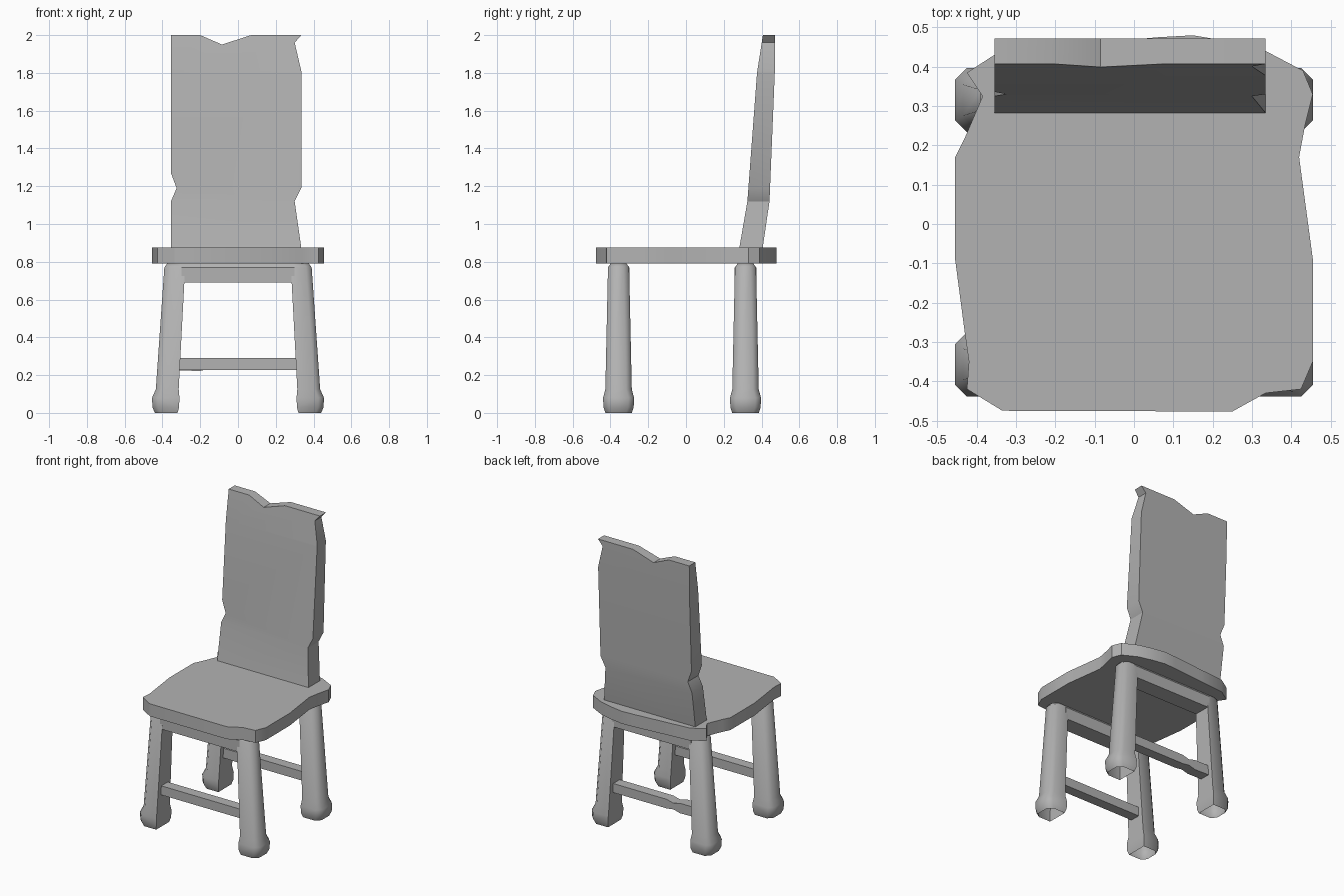
import bpy, bmesh, math

if "Cube" in bpy.data.objects:
    bpy.data.objects.remove(bpy.data.objects["Cube"])

# Dark grey shared by all parts
grey = bpy.data.materials.new("dark_grey")
grey.diffuse_color = (.45, .45, .45, 1)
grey.use_nodes = True
grey.node_tree.nodes["Principled BSDF"].inputs["Base Color"].default_value = grey.diffuse_color


def finish(bm, name, angle=30):
    bmesh.ops.recalc_face_normals(bm, faces=bm.faces[:])
    mesh = bpy.data.meshes.new(name)
    bm.to_mesh(mesh)
    bm.free()
    mesh.materials.append(grey)
    obj = bpy.data.objects.new(name, mesh)
    bpy.context.collection.objects.link(obj)
    bpy.ops.object.select_all(action='DESELECT')
    obj.select_set(True)
    bpy.context.view_layer.objects.active = obj
    bpy.ops.object.shade_smooth_by_angle(angle=math.radians(angle))


def prism(points, lo, hi, axis):
    """Extrude an outline along z (outline in xy) or along y (outline in xz)."""
    place = (lambda a, b, d: (a, b, d)) if axis == 'z' else (lambda a, b, d: (a, d, b))
    bm = bmesh.new()
    face = bm.faces.new([bm.verts.new(place(a, b, lo)) for a, b in points])
    ext = bmesh.ops.extrude_face_region(bm, geom=[face])
    for v in ext['geom']:
        if isinstance(v, bmesh.types.BMVert):
            v.co['xyz'.index(axis)] = hi
    return bm


def cut(bm, z):
    """Add a horizontal edge loop at height z."""
    bmesh.ops.bisect_plane(bm, geom=bm.verts[:] + bm.edges[:] + bm.faces[:],
                           plane_co=(0, 0, z), plane_no=(0, 0, 1), dist=1e-5)


# Seat: rough-hewn slab
seat_outline = [(-.335, -.475), (.25, -.477), (.335, -.43), (.425, -.42), (.455, -.35),
                (.455, -.09), (.42, .17), (.435, .25), (.455, .33), (.43, .39),
                (.335, .44), (.24, .465), (.15, .48), (.06, .475), (-.16, .455),
                (-.34, .44), (-.425, .385), (-.385, .325), (-.43, .22), (-.455, .17),
                (-.455, -.09), (-.43, -.28), (-.42, -.35), (-.425, -.42)]
finish(prism(seat_outline, .79, .875, 'z'), "seat")

# Backrest: chipped board, cut into bands and curved backwards
back_outline = [(-.355, .86), (.337, .86), (.30, 1.12), (.335, 1.19), (.335, 1.81),
                (.30, 1.96), (.335, 2), (.07, 2), (-.085, 1.95), (-.20, 2),
                (-.355, 2), (-.355, 1.27), (-.325, 1.19), (-.355, 1.12)]
curve = [(.86, .28, .404), (1.12, .325, .442), (1.8, .376, .47), (2.0, .407, .472)]
bm = prism(back_outline, 0, 1, 'y')
for z, _, _ in curve[1:-1]:
    cut(bm, z)
for v in bm.verts:
    for a, b in zip(curve, curve[1:]):
        if v.co.z <= b[0] + 1e-4:
            t = (v.co.z - a[0]) / (b[0] - a[0])
            side = 1 if v.co.y < .5 else 2
            v.co.y = a[side] + t * (b[side] - a[side])
            break
finish(bm, "backrest")

# Legs: splayed, flat inside and chamfered outside, with bulging feet open below
# rows: z, inner x, outer x, half depth
leg_rows = [(0, .32, .44, .07), (.03, .312, .453, .08), (.08, .31, .455, .082),
            (.125, .314, .435, .07), (.77, .28, .39, .056), (.79, .28, .375, .042)]


def leg(name, side, cy):
    bm = bmesh.new()
    rings = []
    for z, xi, xo, h in leg_rows:
        c = .03
        section = [(xi, -h), (xo - c, -h), (xo, -h + c), (xo, h - c), (xo - c, h), (xi, h)]
        rings.append([bm.verts.new((side * x, cy + y, z)) for x, y in section])
    for r, s in zip(rings, rings[1:]):
        for i in range(6):
            j = (i + 1) % 6
            bm.faces.new((r[i], r[j], s[j], s[i]))
    bm.faces.new(rings[-1])
    finish(bm, name, angle=50)


# Each leg pair is joined by an apron and a stretcher; the rear stretcher is chipped
for label, cy in (("front", -.357), ("rear", .315)):
    leg(label + "_leg_left", -1, cy)
    leg(label + "_leg_right", 1, cy)
    # Apron: flush with the legs, bevelled under the seat
    bm = prism([(-.3, .69), (.3, .69), (.3, .79), (-.3, .79)], cy - .057, cy + .057, 'y')
    cut(bm, .77)
    for v in bm.verts:
        if v.co.z > .78:
            v.co.y = cy + math.copysign(.042, v.co.y - cy)
    finish(bm, label + "_apron")
    bottom = [(-.33, .228), (.33, .228)]
    top = [(.33, .29), (-.33, .29)]
    if label == "rear":
        bottom = [(-.33, .225), (-.2, .222), (-.15, .235), (-.1, .228), (.33, .228)]
        top = [(.33, .29), (-.1, .29), (-.15, .277), (-.2, .29), (-.33, .29)]
    finish(prism(bottom + top, cy - .035, cy + .035, 'y'), label + "_stretcher")
